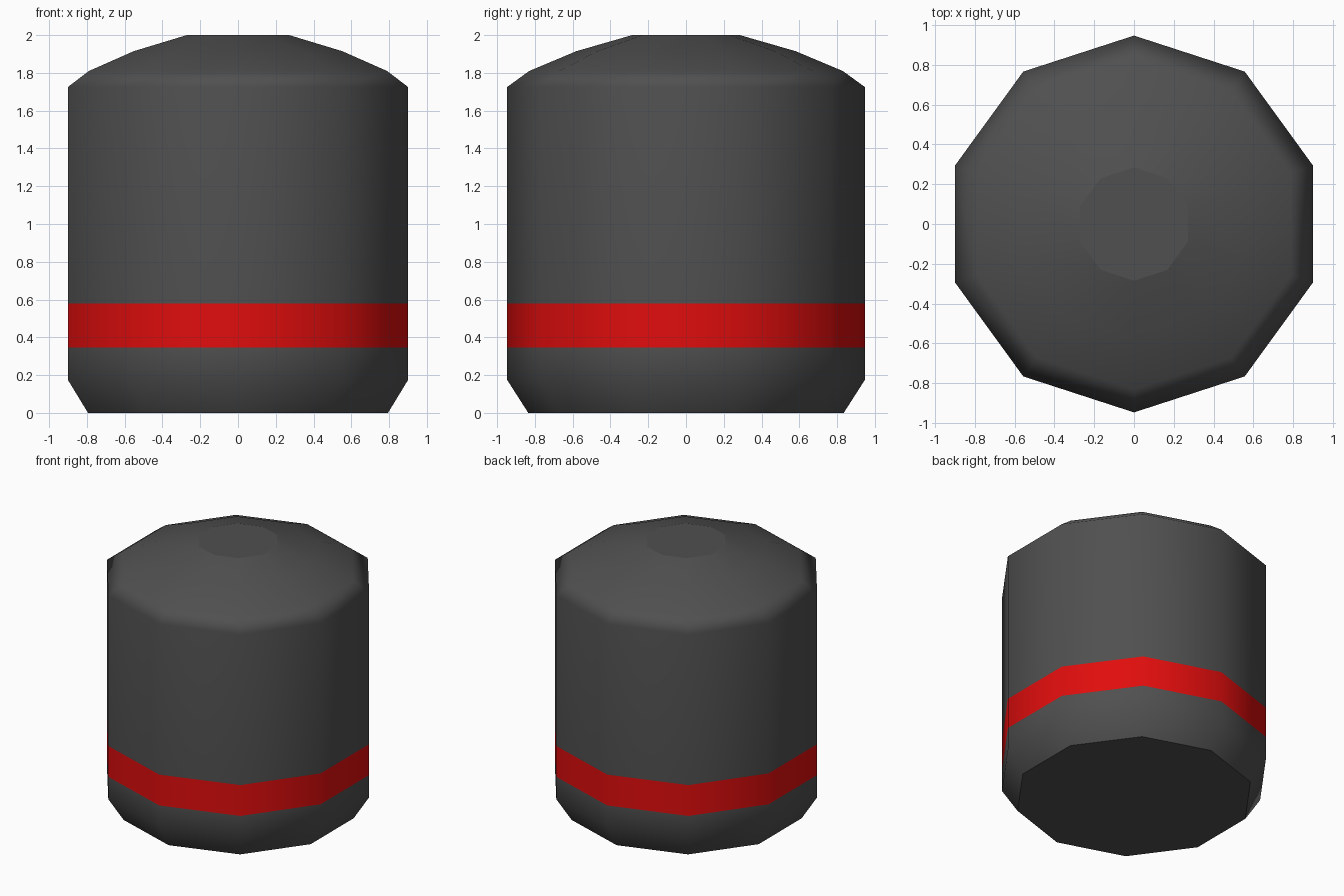
import bpy
import bmesh
from math import cos, sin, pi

cube = bpy.data.objects.get("Cube")
if cube:
    bpy.data.objects.remove(cube)

SIDES = 10


def make_material(name, colour):
    mat = bpy.data.materials.new(name)
    mat.use_nodes = True
    mat.diffuse_color = colour
    mat.node_tree.nodes["Principled BSDF"].inputs["Base Color"].default_value = colour
    return mat


# Radius and height of each ring, bottom to top
profile = [(0.835, 0.0), (0.947, 0.175), (0.947, 0.345), (0.947, 0.58),
           (0.947, 1.725), (0.83, 1.81), (0.58, 1.915), (0.285, 2.0)]
BAND = 2  # the ring where the painted band starts

bm = bmesh.new()
rings = []
for r, z in profile:
    angles = [pi / 2 + 2 * pi * i / SIDES for i in range(SIDES)]
    rings.append([bm.verts.new((r * cos(a), r * sin(a), z)) for a in angles])

# Walls, with the red band in the lower part
for k, (low, high) in enumerate(zip(rings, rings[1:])):
    for i in range(SIDES):
        j = (i + 1) % SIDES
        face = bm.faces.new((low[i], low[j], high[j], high[i]))
        face.smooth = True
        face.material_index = 1 if k == BAND else 0

# Flat end caps with crisp rims
for cap in (bm.faces.new(rings[0][::-1]), bm.faces.new(rings[-1])):
    for edge in cap.edges:
        edge.smooth = False

mesh = bpy.data.meshes.new("canister_body")
bm.to_mesh(mesh)
bm.free()
mesh.materials.append(make_material("dark grey", (0.08, 0.08, 0.08, 1)))
mesh.materials.append(make_material("red", (0.75, 0.004, 0.004, 1)))

body = bpy.data.objects.new("canister_body", mesh)
bpy.context.collection.objects.link(body)

# Keep the tall walls evenly shaded and blend the bevels
weighted = body.modifiers.new("weighted_normals", "WEIGHTED_NORMAL")
weighted.keep_sharp = True
